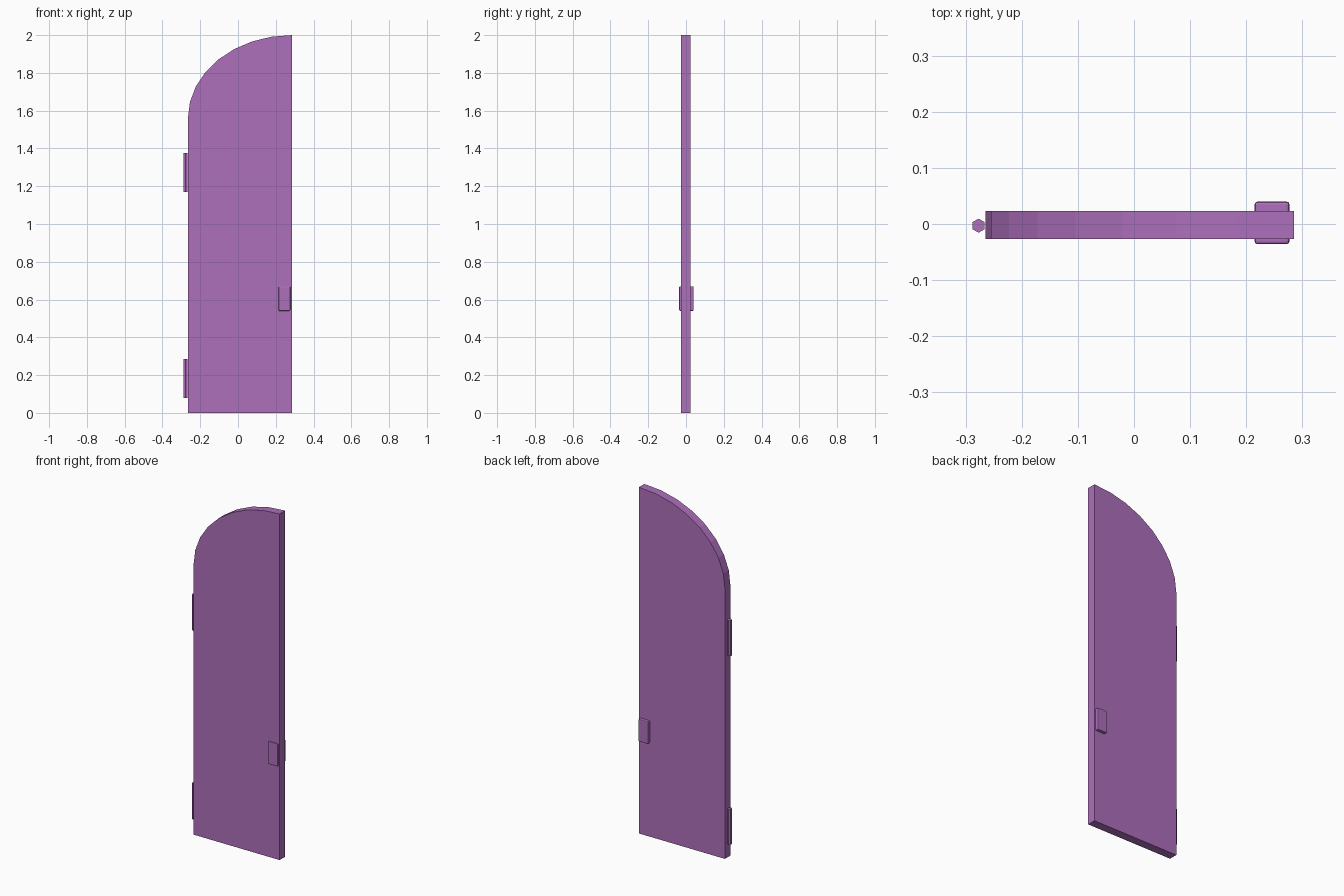
import bpy, bmesh, math

cube = bpy.data.objects.get("Cube")
if cube:
    bpy.data.objects.remove(cube, do_unlink=True)

COLOUR = (0.42, 0.16, 0.50, 1)
purple = bpy.data.materials.new("purple paint")
purple.use_nodes = True
purple.diffuse_color = COLOUR
purple.node_tree.nodes["Principled BSDF"].inputs["Base Color"].default_value = COLOUR


def prism(name, outline, direction):
    """Extrude a closed outline along a direction."""
    bm = bmesh.new()
    face = bm.faces.new([bm.verts.new(p) for p in outline])
    top = bmesh.ops.extrude_face_region(bm, geom=[face])["geom"]
    moved = [v for v in top if isinstance(v, bmesh.types.BMVert)]
    bmesh.ops.translate(bm, verts=moved, vec=direction)
    bmesh.ops.recalc_face_normals(bm, faces=bm.faces)
    mesh = bpy.data.meshes.new(name)
    bm.to_mesh(mesh)
    bm.free()
    mesh.materials.append(purple)
    obj = bpy.data.objects.new(name, mesh)
    bpy.context.collection.objects.link(obj)
    return obj


# Door leaf with a quarter-elliptical top
HINGE_X, LATCH_X = -0.265, 0.285
FRONT, BACK = -0.027, 0.023
SPRING, TOP, STEPS = 1.56, 2.0, 8
leaf = [(HINGE_X, FRONT, 0), (LATCH_X, FRONT, 0)]
for i in range(STEPS, -1, -1):
    a = math.pi / 2 * i / STEPS
    leaf.append((LATCH_X - (LATCH_X - HINGE_X) * math.cos(a), FRONT,
                 SPRING + (TOP - SPRING) * math.sin(a)))
prism("door_leaf", leaf, (0, BACK - FRONT, 0))

# Hexagonal hinge barrels
for name, z in (("lower_hinge", 0.08), ("upper_hinge", 1.17)):
    ring = [(-0.277 + 0.0125 * math.sin(math.pi / 3 * i),
             -0.003 + 0.0125 * math.cos(math.pi / 3 * i), z) for i in range(6)]
    prism(name, ring, (0, 0, 0.206))

# Raised handle plates with softened outer edges
for name, inner, outer in (("front_handle", FRONT + 0.01, -0.036),
                           ("back_handle", BACK - 0.01, 0.04)):
    corners = [(0.215, inner, 0.54), (0.277, inner, 0.54),
               (0.277, inner, 0.67), (0.215, inner, 0.67)]
    handle = prism(name, corners, (0, outer - inner, 0))
    bevel = handle.modifiers.new("soft_edges", "BEVEL")
    bevel.width = 0.005
    bevel.segments = 2
